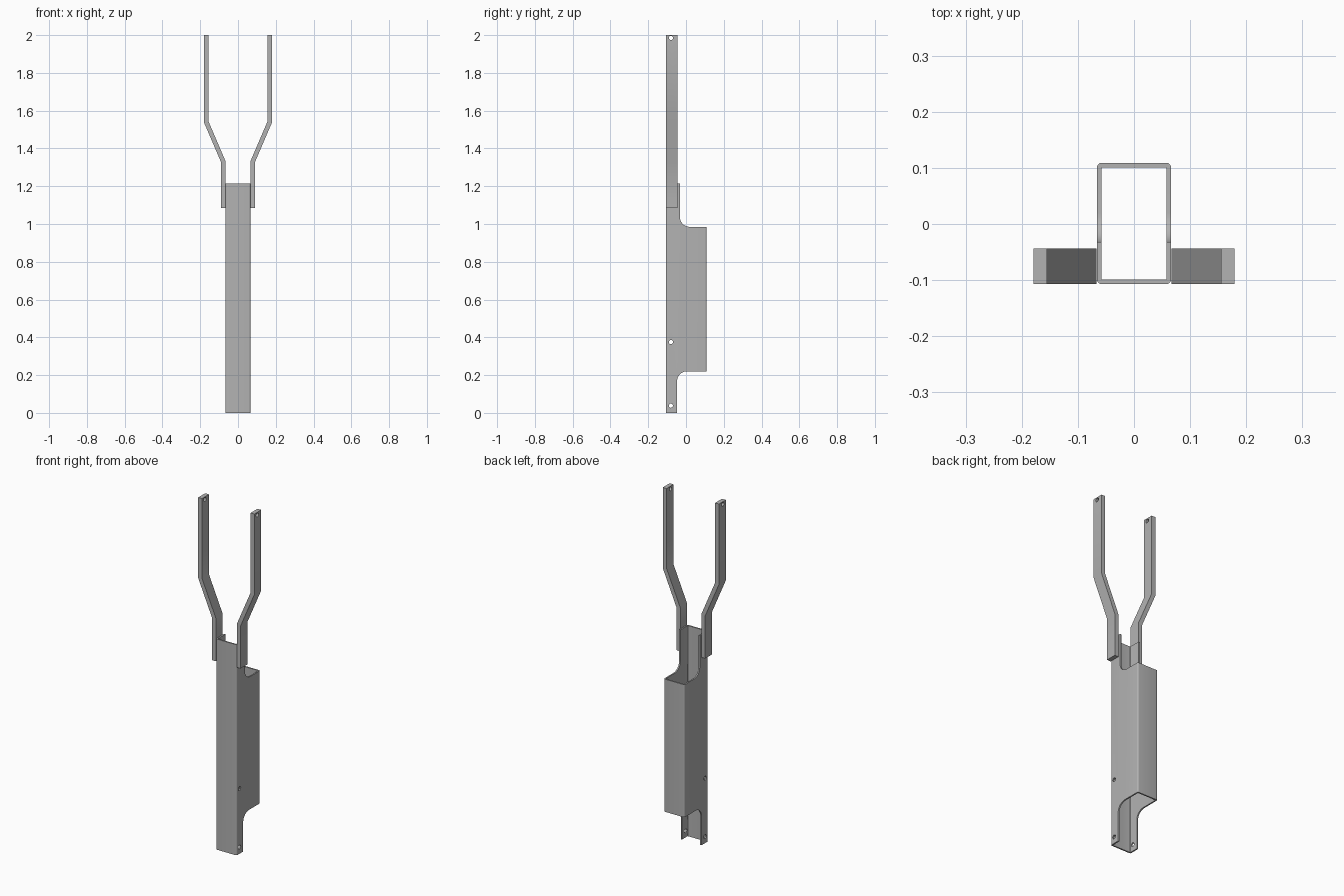
import bpy, bmesh, math
from mathutils import Vector

if "Cube" in bpy.data.objects:
    bpy.data.objects.remove(bpy.data.objects["Cube"])

steel = bpy.data.materials.new("grey steel")
steel.use_nodes = True
grey = (0.45, 0.45, 0.45, 1)
steel.diffuse_color = grey
steel.node_tree.nodes["Principled BSDF"].inputs["Base Color"].default_value = grey


def prism(name, outline, place, depth):
    """Extrude a 2D outline, placed in space by a function, along a vector."""
    bm = bmesh.new()
    face = bm.faces.new([bm.verts.new(place(a, b)) for a, b in outline])
    new = bmesh.ops.extrude_face_region(bm, geom=[face])["geom"]
    verts = [v for v in new if isinstance(v, bmesh.types.BMVert)]
    bmesh.ops.translate(bm, verts=verts, vec=Vector(depth))
    bmesh.ops.recalc_face_normals(bm, faces=bm.faces)
    mesh = bpy.data.meshes.new(name)
    bm.to_mesh(mesh)
    bm.free()
    obj = bpy.data.objects.new(name, mesh)
    bpy.context.collection.objects.link(obj)
    mesh.materials.append(steel)
    return obj


def arc(cx, cy, r, start, end, steps):
    angles = [math.radians(start + (end - start) * i / steps) for i in range(steps + 1)]
    return [(cx + r * math.cos(a), cy + r * math.sin(a)) for a in angles]


def rounded_rect(x0, x1, y0, y1, r):
    corners = [(x1 - r, y1 - r), (x0 + r, y1 - r), (x0 + r, y0 + r), (x1 - r, y0 + r)]
    return [p for i, (x, y) in enumerate(corners)
            for p in arc(x, y, r, 90 * i, 90 * i + 90, 5)]


def cut(obj, cutter):
    cutter.hide_render = True
    mod = obj.modifiers.new("cut", 'BOOLEAN')
    mod.operation, mod.solver, mod.object = 'DIFFERENCE', 'EXACT', cutter
    bpy.context.view_layer.objects.active = obj
    bpy.ops.object.modifier_apply(modifier=mod.name)
    bpy.data.objects.remove(cutter)


def side_cutter(outline):
    return prism("cutter", outline, lambda y, z: (-0.3, y, z), (0.6, 0, 0))


def pin_hole(z):
    return side_cutter(arc(-0.08, z, 0.011, 0, 345, 23))


def finish(obj):
    bpy.ops.object.select_all(action='DESELECT')
    obj.select_set(True)
    bpy.context.view_layer.objects.active = obj
    bpy.ops.object.shade_smooth_by_angle(angle=math.radians(30))


# Hollow rectangular tube
H, WALL = 1.215, 0.008
X, Y0, Y1 = 0.066, -0.107, 0.109
tube = prism("handle_tube", rounded_rect(-X, X, Y0, Y1, 0.008),
             lambda x, y: (x, y, 0), (0, 0, H))
cut(tube, prism("bore", rounded_rect(-X + WALL, X - WALL, Y0 + WALL, Y1 - WALL, 0.003),
                lambda x, y: (x, y, -0.1), (0, 0, H + 0.2)))

# Filleted notches at the back of the top and bottom ends
R = 0.052
cut(tube, side_cutter([(0.3, 1.4), (-0.032, 1.4)]
                      + arc(-0.032 + R, 0.985 + R, R, 180, 270, 12) + [(0.3, 0.985)]))
cut(tube, side_cutter([(0.3, -0.1), (-0.047, -0.1)]
                      + arc(-0.047 + R, 0.22 - R, R, 180, 90, 12) + [(0.3, 0.22)]))

# Pin holes through both tube sides
for z in (0.038, 0.375):
    cut(tube, pin_hole(z))
finish(tube)

# Bent fork arms, flush with the tube front
inner = [(0.067, 1.085), (0.067, 1.335), (0.155, 1.54), (0.155, 2)]
outer = [(0.179, 2), (0.179, 1.535), (0.091, 1.33), (0.091, 1.085)]
for name, side in (("left_fork_arm", 1), ("right_fork_arm", -1)):
    arm = prism(name, inner + outer, lambda x, z: (side * x, Y0, z), (0, 0.063, 0))
    cut(arm, pin_hole(1.985))
    finish(arm)
